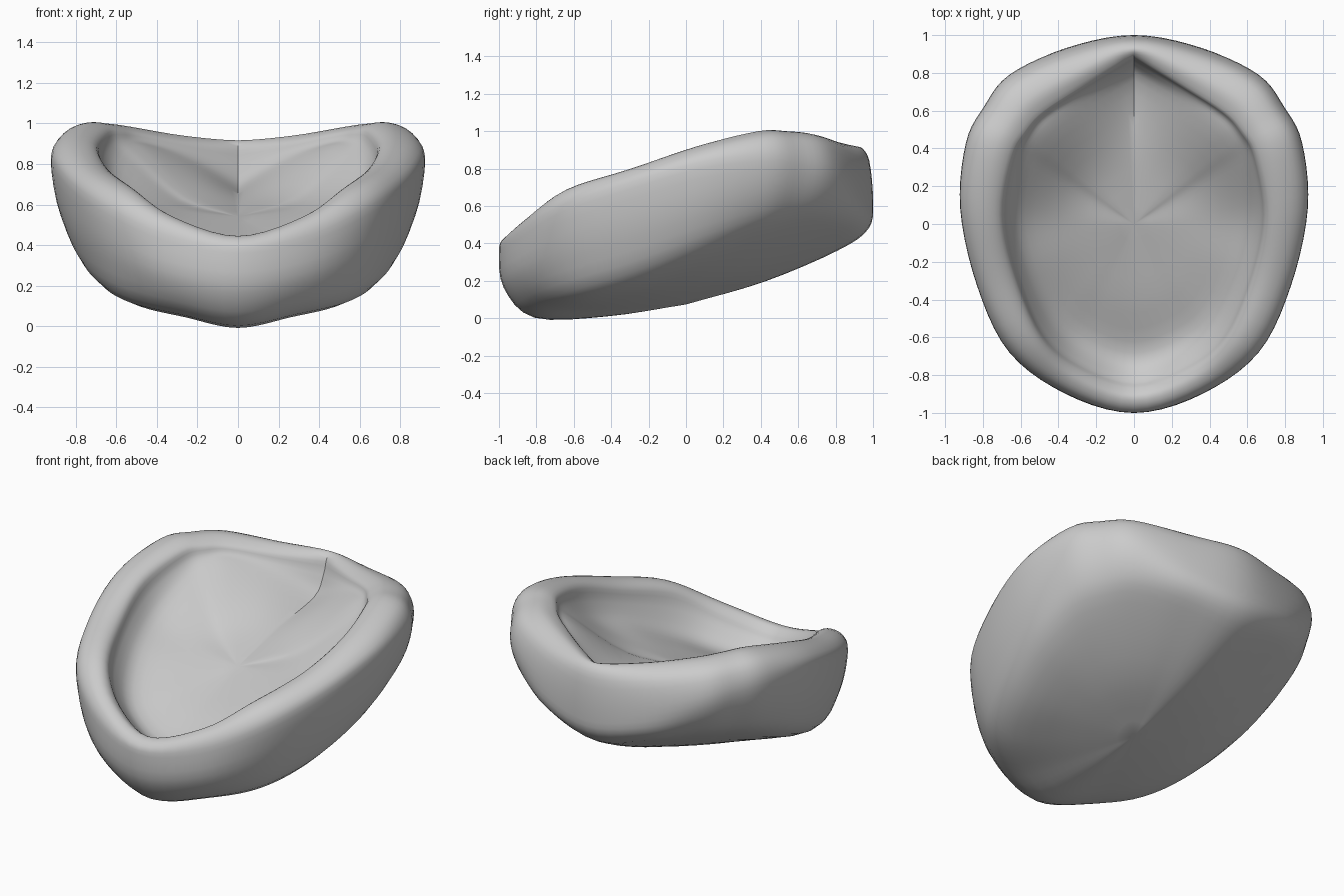
import bpy
import math
from mathutils import Vector

cube = bpy.data.objects.get("Cube")
if cube:
    bpy.data.objects.remove(cube)

# Stations from front to back: widest outer point, inner lip, crest height
OUTER = [(0, -1, .36), (.36, -.9, .42), (.66, -.68, .56), (.83, -.33, .68), (.92, .08, .8),
         (.89, .43, .84), (.795, .62, .82), (.66, .79, .78), (.36, .93, .68), (0, 1, .62)]
LIP = [(0, -.87), (.3, -.77), (.5, -.6), (.64, -.27), (.7, .05),
       (.65, .36), (.58, .49), (.48, .6), (.24, .75), (0, .89)]
CREST = [.445, .54, .69, .8, .92, 1, 1, .985, .94, .915]
LIP_RING = 7


def underside(x, y):
    slant = .25 * x * x * max(y + .5, 0)
    return .165 * (y + .67) ** 2 + .19 * abs(x) + .05 * x * x + slant


def seat(x, y):
    valley = abs(x) * max(y - .15, 0)
    return .54 + .27 * y - .1 * y * y + .38 * x * x + valley


def on_surface(point, scale, height):
    x, y = point[0] * scale, point[1] * scale
    return Vector((x, y, height(x, y)))


def spline(points, steps, before, after):
    """Smooth curve through all points, guided by one point beyond each end."""
    ends = [before] + points + [after]
    result = []
    for a, b, c, d in zip(ends, ends[1:], ends[2:], ends[3:]):
        for i in range(steps):
            t = i / steps
            result.append(b + (c - a) * (t / 2) + (2 * a - 5 * b + 4 * c - d) * (t * t / 2)
                          + (3 * b - a - 3 * c + d) * (t ** 3 / 2))
    return result + [points[-1]]


def onward(last, previous):
    return 2 * last - previous


def mirrored(point):
    return Vector((-point.x, point.y, point.z))


def section(outer, lip, crest):
    """Cross-section from under the middle, over the rim, to the seat middle."""
    wide = Vector(outer)
    edge = Vector((lip[0], lip[1], crest - .03))
    low = on_surface(outer, .81, underside)
    belly = Vector((wide.x * .95, wide.y * .95, low.z + (wide.z - low.z) * .45))
    if abs(wide.x) < .5:
        belly.xy = wide.xy * .975
    shoulder = wide.lerp(edge, .18)
    shoulder.z = crest - .25 * (crest - wide.z)
    top = wide.lerp(edge, .62)
    top.z = crest
    floor = on_surface(lip, .82 + .04 * lip[1], seat)
    wall = edge.lerp(floor, .27)
    wall.z = edge.z + (floor.z - edge.z) * .48
    return [on_surface(outer, 0, underside), on_surface(outer, .42, underside), low, belly,
            wide, shoulder, top, edge, wall, floor,
            on_surface(lip, .45, seat), on_surface(lip, 0, seat)]


def rail(index, points):
    """Ring around one half: round at the front, pointed at the back inside the lip."""
    pointed = index >= LIP_RING
    after = onward(points[-1], points[-2]) if pointed else mirrored(points[-2])
    return spline(points, 5, mirrored(points[1]), after)


# Loft one half of the cushion
sections = [section(*s) for s in zip(OUTER, LIP, CREST)]
rails = [rail(i, list(points)) for i, points in enumerate(zip(*sections))]
columns = [spline(list(c), 4, onward(c[0], c[1]), onward(c[-1], c[-2])) for c in zip(*rails)]
rows = len(columns[0])
verts = [p for column in columns for p in column]
for column in (columns[0], columns[-1]):
    for p in column:
        p.x = 0
faces = [(c * rows + r, (c + 1) * rows + r, (c + 1) * rows + r + 1, c * rows + r + 1)
         for c in range(len(columns) - 1) for r in range(rows - 1)]

mesh = bpy.data.meshes.new("cushion_seat")
mesh.from_pydata(verts, [], faces)
cushion = bpy.data.objects.new("cushion_seat", mesh)
bpy.context.collection.objects.link(cushion)

# Grey fabric
fabric = bpy.data.materials.new("grey_fabric")
fabric.use_nodes = True
grey = (.6, .6, .6, 1)
fabric.diffuse_color = grey
fabric.node_tree.nodes["Principled BSDF"].inputs["Base Color"].default_value = grey
mesh.materials.append(fabric)

# Mirror to the other side, close the middle, and smooth
mirror = cushion.modifiers.new("mirror", 'MIRROR')
mirror.use_clip = True
mirror.merge_threshold = .001
bpy.ops.object.select_all(action='DESELECT')
cushion.select_set(True)
bpy.context.view_layer.objects.active = cushion
bpy.ops.object.mode_set(mode='EDIT')
bpy.ops.mesh.select_all(action='SELECT')
bpy.ops.mesh.remove_doubles(threshold=.0005)
bpy.ops.mesh.normals_make_consistent(inside=False)
bpy.ops.object.mode_set(mode='OBJECT')
bpy.ops.object.modifier_apply(modifier=mirror.name)
bpy.ops.object.shade_smooth_by_angle(angle=math.radians(35))
